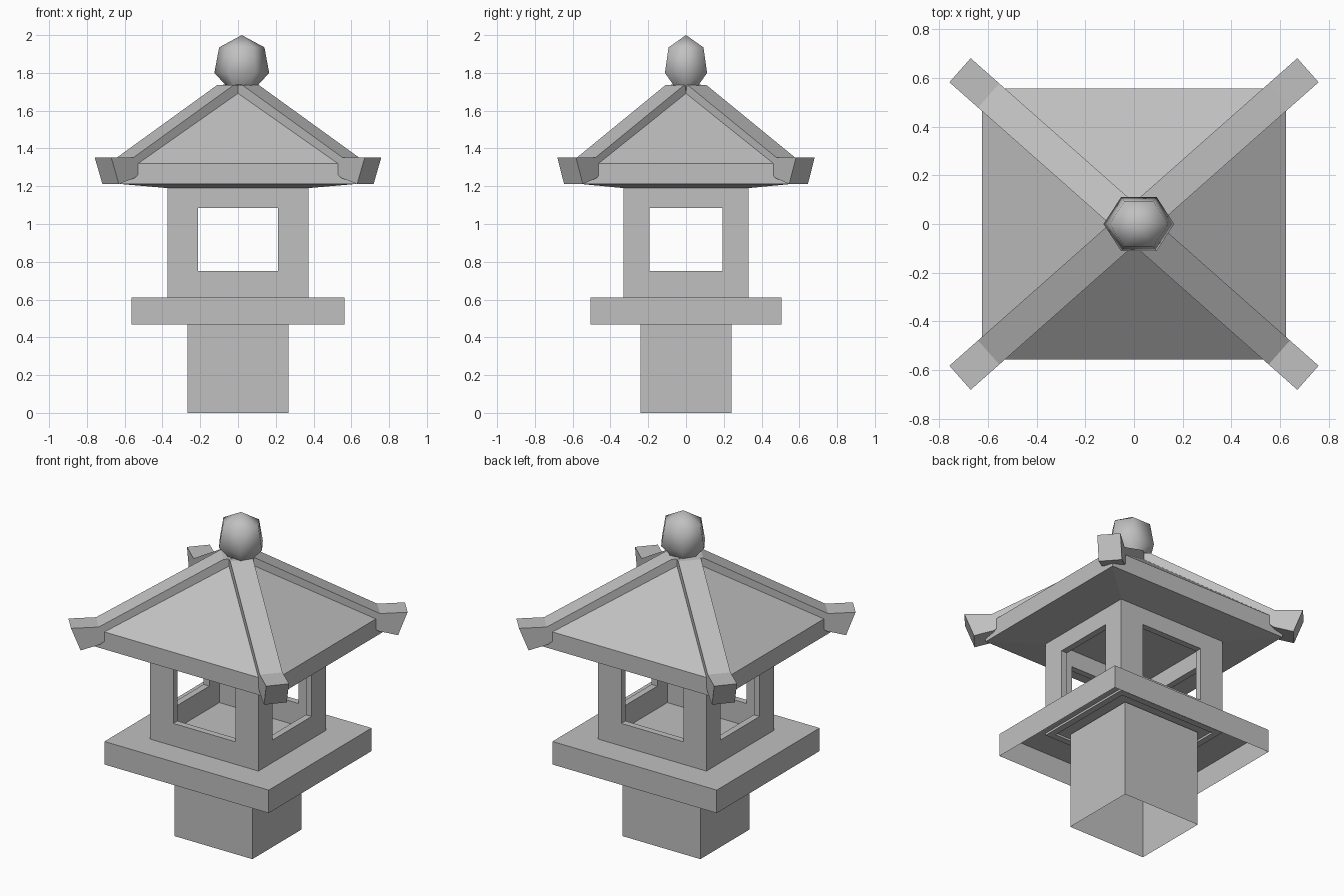
import bpy
import bmesh
import math
from mathutils import Vector

cube = bpy.data.objects.get("Cube")
if cube:
    bpy.data.objects.remove(cube, do_unlink=True)

STONE = (0.53, 0.53, 0.53, 1.0)
stone = bpy.data.materials.new("grey stone")
stone.diffuse_color = STONE
stone.use_nodes = True
stone.node_tree.nodes["Principled BSDF"].inputs["Base Color"].default_value = STONE


def finish(bm, name):
    bmesh.ops.remove_doubles(bm, verts=bm.verts, dist=0.0001)
    bmesh.ops.recalc_face_normals(bm, faces=bm.faces)
    mesh = bpy.data.meshes.new(name)
    bm.to_mesh(mesh)
    bm.free()
    mesh.materials.append(stone)
    obj = bpy.data.objects.new(name, mesh)
    bpy.context.collection.objects.link(obj)
    return obj


def bridge(bm, a, b):
    n = len(a)
    for i in range(n):
        j = (i + 1) % n
        bm.faces.new((a[i], a[j], b[j], b[i]))


def ring(bm, hx, hy, z):
    return [bm.verts.new((sx * hx, sy * hy, z))
            for sx, sy in ((-1, -1), (1, -1), (1, 1), (-1, 1))]


def stacked(name, levels, bottom, top):
    """Rectangular shell through levels of (half x, half y, z)."""
    bm = bmesh.new()
    rings = [ring(bm, *level) for level in levels]
    for a, b in zip(rings, rings[1:]):
        bridge(bm, a, b)
    if bottom:
        bm.faces.new(rings[0])
    if top:
        bm.faces.new(rings[-1])
    return finish(bm, name)


# Hollow pedestal and platform, both open underneath
stacked("pedestal", [(0.267, 0.24, 0), (0.267, 0.24, 0.6)], False, False)
stacked("platform", [(0.565, 0.505, 0.467), (0.565, 0.505, 0.61)], False, True)

# Light chamber: four walls with a square window in each
HX, HY, WALL = 0.372, 0.331, 0.04
LOW, HIGH, SILL, HEAD = 0.597, 1.2, 0.75, 1.085
bm = bmesh.new()
for side in range(4):
    half, depth, win = (HX, HY, 0.213) if side % 2 == 0 else (HY, HX, 0.192)

    def wall_ring(w, d, z0, z1):
        points = []
        for u, z in ((-w, z0), (w, z0), (w, z1), (-w, z1)):
            x, y = u, -d
            for _ in range(side):
                x, y = -y, x
            points.append(bm.verts.new((x, y, z)))
        return points

    outer = wall_ring(half, depth, LOW, HIGH)
    hole_out = wall_ring(win, depth, SILL, HEAD)
    hole_in = wall_ring(win, depth - WALL, SILL, HEAD)
    inner = wall_ring(half - WALL, depth - WALL, LOW, HIGH)
    bridge(bm, outer, hole_out)
    bridge(bm, hole_out, hole_in)
    bridge(bm, hole_in, inner)
    for i, j in ((0, 1), (2, 3)):
        bm.faces.new((outer[i], outer[j], inner[j], inner[i]))
finish(bm, "light_chamber")

# Hipped roof with an upright eave and a shallow sloping underside
stacked("roof", [(HX, HY, 1.19), (0.624, 0.556, 1.212), (0.624, 0.556, 1.32),
                 (0.045, 0.04, 1.73)], True, True)

# Corner ridges: side profile (distance from centre, height) given a width
profile = [(0.03, 1.738), (0.09, 1.735), (0.797, 1.352), (0.954, 1.352),
           (0.9, 1.212), (0.79, 1.243), (0.6, 1.38), (0.03, 1.62)]
ANGLE = math.atan2(0.632, 0.715)
for name, sx, sy in (("front_left_ridge", 1, -1), ("front_right_ridge", -1, -1),
                     ("back_left_ridge", 1, 1), ("back_right_ridge", -1, 1)):
    along = Vector((sx * math.cos(ANGLE), sy * math.sin(ANGLE), 0))
    across = Vector((-along.y, along.x, 0)) * 0.066
    bm = bmesh.new()
    sides = [[bm.verts.new(along * r + across * s + Vector((0, 0, z)))
              for r, z in profile] for s in (-1, 1)]
    bridge(bm, *sides)
    for loop in sides:
        bm.faces.new(loop)
    finish(bm, name)

# Six-sided bud finial, smooth shaded
bm = bmesh.new()
rings = []
for radius, z in ((0.08, 1.7), (0.09, 1.74), (0.145, 1.8), (0.12, 1.935)):
    rings.append([bm.verts.new((0.02 + radius * math.cos(k * math.pi / 3),
                                0.89 * radius * math.sin(k * math.pi / 3), z))
                  for k in range(6)])
for a, b in zip(rings, rings[1:]):
    bridge(bm, a, b)
bm.faces.new(rings[0])
tip = bm.verts.new((0.02, 0, 2.0))
for k in range(6):
    bm.faces.new((rings[-1][k], rings[-1][(k + 1) % 6], tip))
finial = finish(bm, "finial")
for poly in finial.data.polygons:
    poly.use_smooth = True
